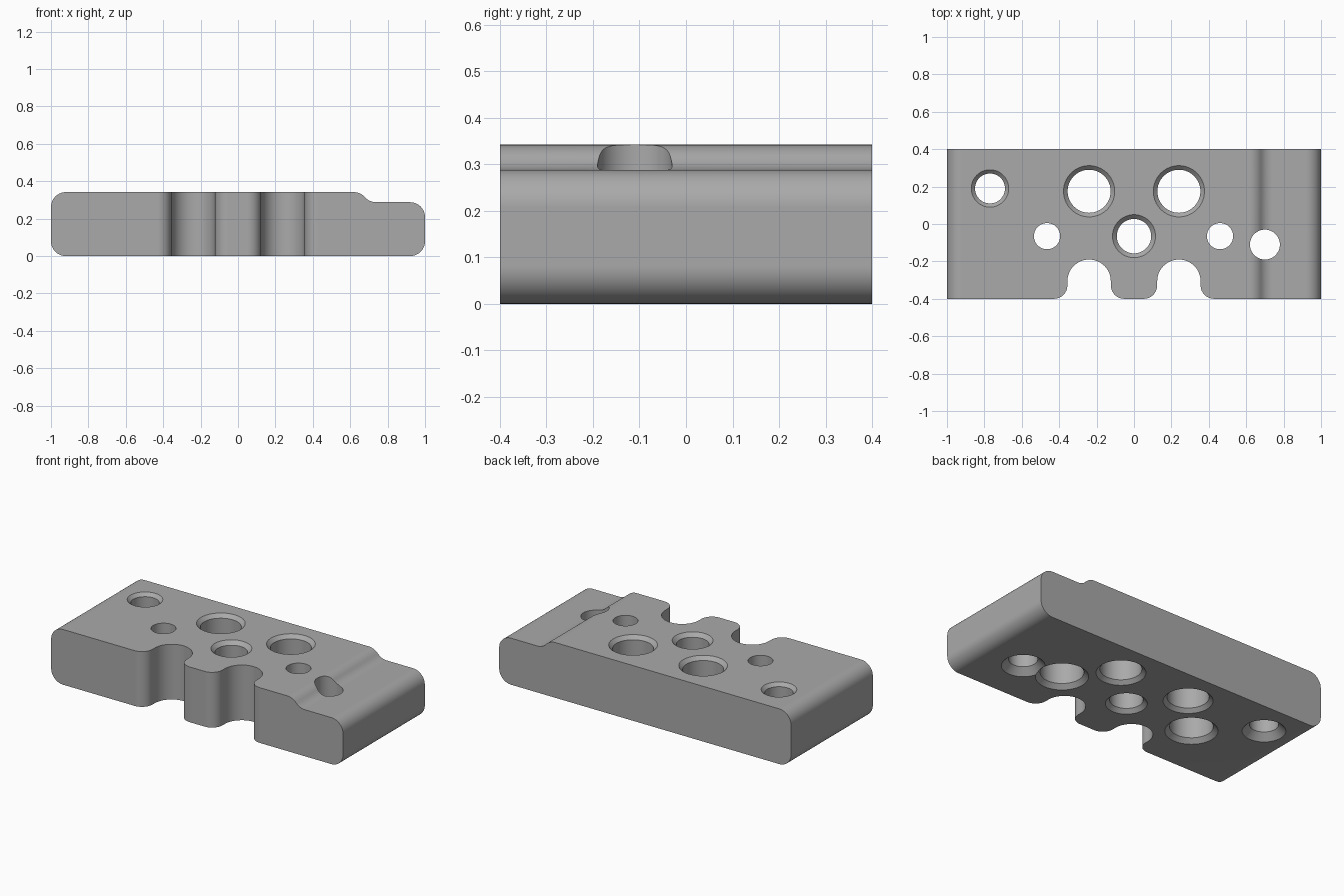
import bpy, bmesh, math

if "Cube" in bpy.data.objects:
    bpy.data.objects.remove(bpy.data.objects["Cube"])

H, LOW = 0.342, 0.288      # main height and lowered end height
SEG = 64


def arc(cx, cy, r, a0, a1, n=10):
    """Points on an arc, angles in degrees."""
    return [(cx + r * math.cos(math.radians(a0 + (a1 - a0) * i / n)),
             cy + r * math.sin(math.radians(a0 + (a1 - a0) * i / n))) for i in range(n + 1)]


def make_object(name, bm):
    bmesh.ops.recalc_face_normals(bm, faces=bm.faces[:])
    mesh = bpy.data.meshes.new(name)
    bm.to_mesh(mesh)
    bm.free()
    obj = bpy.data.objects.new(name, mesh)
    bpy.context.collection.objects.link(obj)
    return obj


def prism(name, points, to3d, vec):
    """Extrude a closed outline along vec."""
    bm = bmesh.new()
    face = bm.faces.new([bm.verts.new(to3d(p)) for p in points])
    out = bmesh.ops.extrude_face_region(bm, geom=[face])
    bmesh.ops.translate(bm, vec=vec,
                        verts=[v for v in out["geom"] if isinstance(v, bmesh.types.BMVert)])
    return make_object(name, bm)


def lathe(name, x, y, profile):
    """Closed turned solid from (radius, z) rings."""
    bm = bmesh.new()
    rings = [[bm.verts.new((x + px, y + py, z)) for px, py in arc(0, 0, r, 0, 360, SEG)[:-1]]
             for r, z in profile]
    for a, b in zip(rings, rings[1:]):
        for i in range(SEG):
            j = (i + 1) % SEG
            bm.faces.new((a[i], a[j], b[j], b[i]))
    bm.faces.new(rings[0])
    bm.faces.new(rings[-1])
    return make_object(name, bm)


# Block: side profile with rounded ends and a soft step down to the right
R = 0.08
profile = (arc(-1 + R, R, R, 180, 270) + arc(1 - R, R, R, 270, 360)
           + arc(1 - R, LOW - R, R, 0, 90)
           + arc(0.738, LOW + R, R, 270, 225, 6) + arc(0.618, H - R, R, 45, 90, 6)
           + arc(-1 + R, H - R, R, 90, 180))
block = prism("drilled_block", profile, lambda p: (p[0], -0.4, p[1]), (0, 0.8, 0))

cutters = []

# Front notches: round inner end, flared mouth
NR, FR = 0.116, 0.072
for side in (-1, 1):
    outline = (arc(NR + FR, -0.4 + FR, FR, 270, 180, 8) + arc(0, -0.306, NR, 0, 180, 24)
               + arc(-NR - FR, -0.4 + FR, FR, 0, -90, 8)
               + [(-NR - FR, -0.5), (NR + FR, -0.5)])
    cutters.append(prism("notch_cutter", outline,
                         lambda p: (p[0] + side * 0.24, p[1], -0.1), (0, 0, 0.6)))

# Holes: x, y, bore radius, top chamfer radius, bottom chamfer radius
E = 0.05
for x, y, r, top, bottom in ((-0.77, 0.19, 0.08, 0.10, 0.12),
                             (-0.24, 0.175, 0.115, 0.137, 0.137),
                             (0.24, 0.175, 0.115, 0.137, 0.137),
                             (0, -0.065, 0.092, 0.115, 0.115),
                             (0.70, -0.11, 0.08, 0.08, 0.12)):
    rings = [(bottom + E, -E), (r, bottom - r)]
    rings += [(r, H - (top - r)), (top + E, H + E)] if top > r else [(r, H + E)]
    cutters.append(lathe("hole_cutter", x, y, rings))

# Stepped holes: wide chamfered bore below, narrow opening above
for x in (-0.465, 0.46):
    cutters.append(lathe("stepped_hole_cutter", x, -0.065,
                         [(0.146 + E, -E), (0.12, 0.026), (0.12, 0.2), (0.07, 0.2), (0.07, H + E)]))

# Cut everything out of the block
bpy.context.view_layer.objects.active = block
block.select_set(True)
for cutter in cutters:
    cutter.hide_render = True
    mod = block.modifiers.new("cut", "BOOLEAN")
    mod.operation = "DIFFERENCE"
    mod.solver = "EXACT"
    mod.object = cutter
    bpy.ops.object.modifier_apply(modifier=mod.name)
    bpy.data.objects.remove(cutter)

# Finish: one grey, smooth curves with crisp edges
grey = bpy.data.materials.new("machined grey")
grey.diffuse_color = (0.4, 0.4, 0.4, 1)
grey.use_nodes = True
grey.node_tree.nodes["Principled BSDF"].inputs["Base Color"].default_value = grey.diffuse_color
block.data.materials.clear()
block.data.materials.append(grey)
bpy.ops.object.shade_smooth_by_angle(angle=math.radians(30))
weighted = block.modifiers.new("even shading", "WEIGHTED_NORMAL")
weighted.keep_sharp = True
